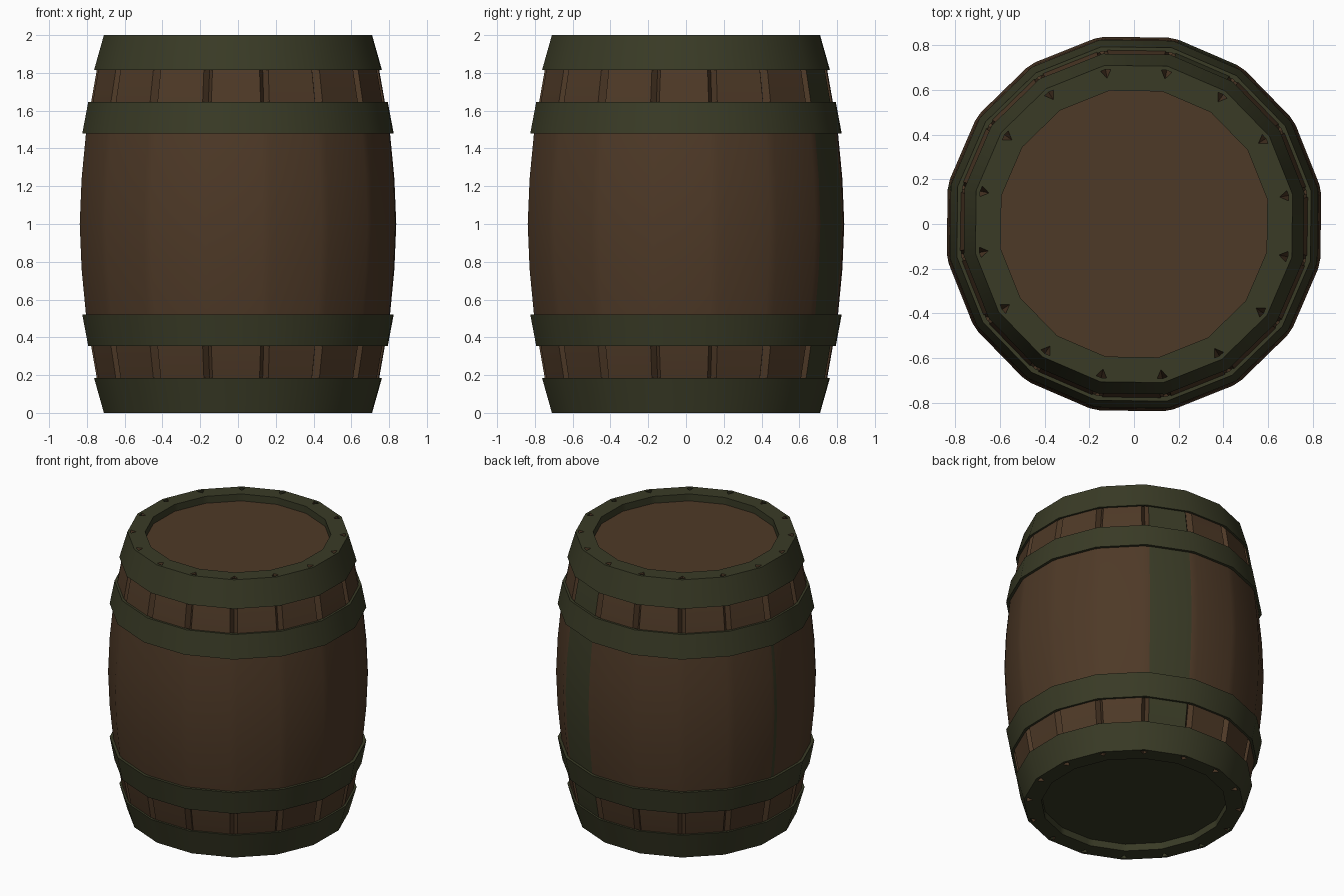
import bpy, bmesh, math

if "Cube" in bpy.data.objects:
    bpy.data.objects.remove(bpy.data.objects["Cube"])

N = 16
STEP = 2 * math.pi / N
TURN = math.radians(-0.8)
GAP = 0.024          # half width of the groove between staves


def material(name, rgb):
    m = bpy.data.materials.new(name)
    m.diffuse_color = (*rgb, 1)
    m.use_nodes = True
    m.node_tree.nodes["Principled BSDF"].inputs["Base Color"].default_value = m.diffuse_color
    return m


wood = material("brown wood", (0.076, 0.041, 0.020))
iron = material("green iron", (0.041, 0.043, 0.019))


def finish(bm, name, angle=35):
    bmesh.ops.recalc_face_normals(bm, faces=bm.faces)
    me = bpy.data.meshes.new(name)
    bm.to_mesh(me)
    bm.free()
    ob = bpy.data.objects.new(name, me)
    bpy.context.collection.objects.link(ob)
    me.materials.append(wood)
    me.materials.append(iron)
    bpy.ops.object.select_all(action='DESELECT')
    ob.select_set(True)
    bpy.context.view_layer.objects.active = ob
    bpy.ops.object.shade_smooth_by_angle(angle=math.radians(angle))
    return ob


def ring(bm, apothem, z, depth=None):
    """16-sided ring; with a depth, each corner gets a groove of three points."""
    verts = []
    r = apothem / math.cos(STEP / 2)
    for k in range(N):
        a = (k + 0.5) * STEP + TURN
        cx, cy = r * math.cos(a), r * math.sin(a)
        if depth is None:
            verts.append(bm.verts.new((cx, cy, z)))
            continue
        t0, t1 = a - STEP / 2 - math.pi / 2, a + STEP / 2 + math.pi / 2
        verts.append(bm.verts.new((cx + GAP * math.cos(t0), cy + GAP * math.sin(t0), z)))
        verts.append(bm.verts.new(((r - depth) * math.cos(a), (r - depth) * math.sin(a), z)))
        verts.append(bm.verts.new((cx + GAP * math.cos(t1), cy + GAP * math.sin(t1), z)))
    return verts


def bridge(bm, a, b):
    n = len(a)
    return [bm.faces.new((a[i], a[(i + 1) % n], b[(i + 1) % n], b[i])) for i in range(n)]


# staves, rims and recessed heads
FLUSH, CUT = 0.0047, 0.04
half = [(0.595, 0.05, 0), (0.595, 0, 0), (0.69, 0, CUT), (0.746, 0.185, CUT),
        (0.776, 0.355, CUT), (0.791, 0.44, CUT), (0.792, 0.445, FLUSH),
        (0.803, 0.52, FLUSH), (0.826, 0.76, FLUSH)]
rows = half + [(0.836, 1.0, FLUSH)] + [(r, 2 - z, d) for r, z, d in reversed(half)]
bm = bmesh.new()
rings = [ring(bm, *row) for row in rows]
last = len(rings) - 2
for j in range(len(rings) - 1):
    for i, f in enumerate(bridge(bm, rings[j], rings[j + 1])):
        rim = j < 2 or j > last - 2
        green_stave = i == 2 * 3 + 2             # one odd stave at the back right
        green_seam = i == 7 * 3 + 1 and 5 < j < last - 5
        f.material_index = 1 if rim or green_stave or green_seam else 0
bm.faces.new(rings[0]).material_index = 1
bm.faces.new(rings[-1]).material_index = 0
finish(bm, "barrel_staves")


# iron hoops: outer and inner apothem at the low and high edge
def hoop(name, z0, z1, out0, out1, in0, in1):
    bm = bmesh.new()
    rs = [ring(bm, *p) for p in ((out0, z0), (out1, z1), (in1, z1), (in0, z0))]
    for j in range(4):
        for f in bridge(bm, rs[j], rs[(j + 1) % 4]):
            f.material_index = 1
    finish(bm, name)


hoop("top_end_hoop", 1.815, 2.0, 0.76, 0.708, 0.742, 0.69)
hoop("bottom_end_hoop", 0.0, 0.185, 0.708, 0.76, 0.69, 0.742)
hoop("upper_hoop", 1.48, 1.645, 0.822, 0.791, 0.797, 0.77)
hoop("lower_hoop", 0.355, 0.52, 0.791, 0.822, 0.77, 0.797)
